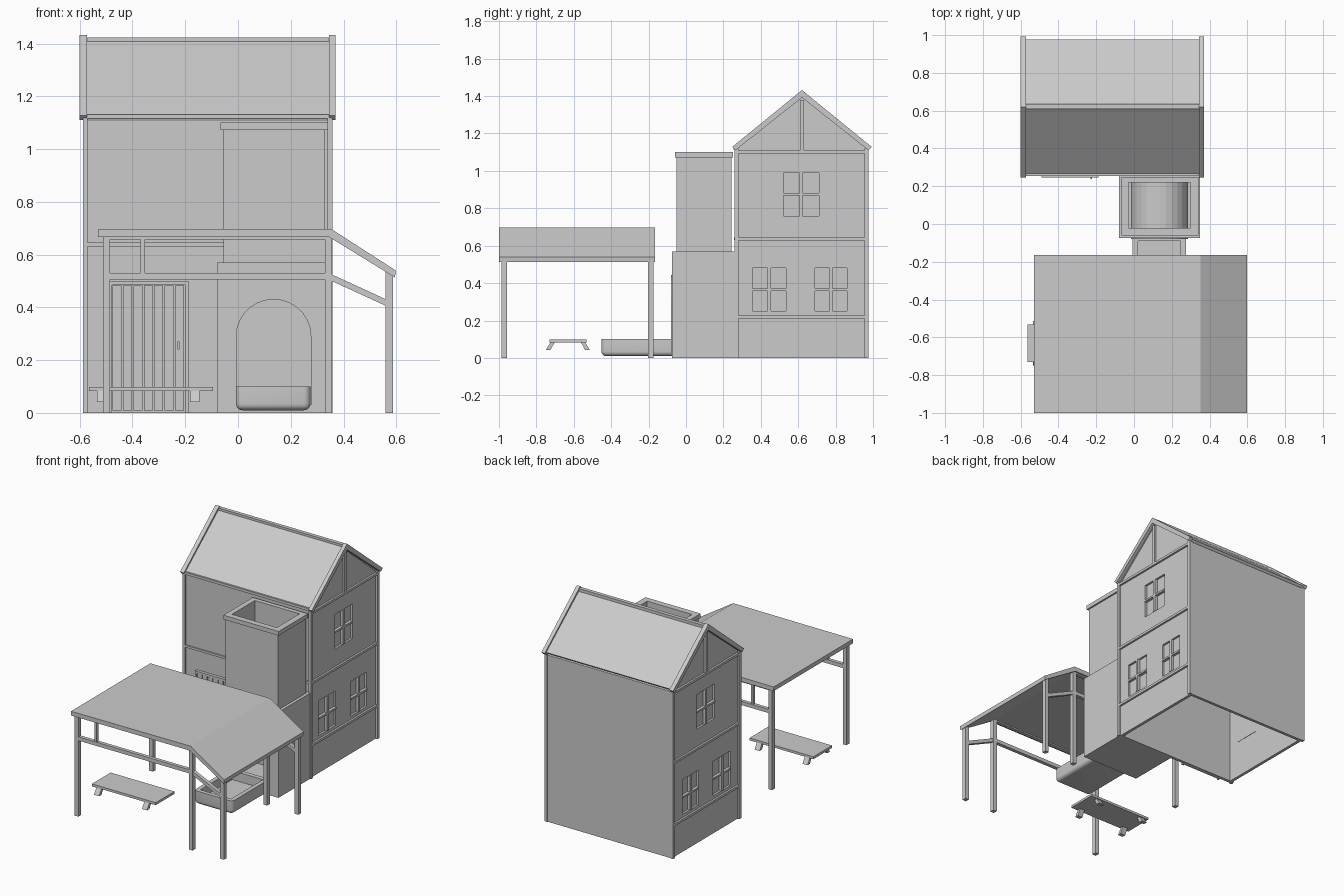
import bpy, bmesh, math
from mathutils import Vector

if "Cube" in bpy.data.objects:
    bpy.data.objects.remove(bpy.data.objects["Cube"])


def finish(name, bm):
    bmesh.ops.recalc_face_normals(bm, faces=bm.faces)
    me = bpy.data.meshes.new(name)
    bm.to_mesh(me)
    bm.free()
    ob = bpy.data.objects.new(name, me)
    bpy.context.collection.objects.link(ob)
    return ob


def box(name, x0, x1, y0, y1, z0, z1):
    bm = bmesh.new()
    bmesh.ops.create_cube(bm, size=1)
    for v in bm.verts:
        v.co = ((x0 + x1) / 2 + v.co.x * (x1 - x0),
                (y0 + y1) / 2 + v.co.y * (y1 - y0),
                (z0 + z1) / 2 + v.co.z * (z1 - z0))
    return finish(name, bm)


def prism(name, pts, axis, a, b):
    """Extrude a closed profile: (y, z) points along x, or (x, z) points along y."""
    bm = bmesh.new()
    place = (lambda p, t: (t, p[0], p[1])) if axis == 'x' else (lambda p, t: (p[0], t, p[1]))
    face = bm.faces.new([bm.verts.new(place(p, a)) for p in pts])
    ext = bmesh.ops.extrude_face_region(bm, geom=[face])
    shift = Vector((b - a, 0, 0)) if axis == 'x' else Vector((0, b - a, 0))
    bmesh.ops.translate(bm, vec=shift, verts=[g for g in ext['geom'] if isinstance(g, bmesh.types.BMVert)])
    return finish(name, bm)


def cut(ob, *cutters):
    bpy.context.view_layer.objects.active = ob
    for c in cutters:
        m = ob.modifiers.new("cut", 'BOOLEAN')
        m.operation, m.solver, m.object = 'DIFFERENCE', 'EXACT', c
        bpy.ops.object.modifier_apply(modifier=m.name)
        bpy.data.objects.remove(c)


def arch(x0, x1, z0, top, rise, n=14):
    """Arch outline: straight jambs and an elliptical head."""
    cx, r = (x0 + x1) / 2, (x1 - x0) / 2
    head = [(cx + r * math.cos(math.pi * i / n), top - rise + rise * math.sin(math.pi * i / n))
            for i in range(n + 1)]
    return [(x1, z0)] + head + [(x0, z0)]


# House shell, hollow and open underneath
house = prism("house_walls", [(.265, 0), (.972, 0), (.972, 1.11), (.62, 1.395), (.265, 1.11)],
              'x', -.575, .345)
cut(house, prism("hollow", [(.285, -.1), (.952, -.1), (.952, 1.1), (.62, 1.365), (.285, 1.1)],
                 'x', -.555, .325))

# Windows on both side walls, with recessed panes and cross bars
windows = [(.52, .71, .76, .99), (.355, .535, .25, .48), (.69, .86, .25, .48)]
for y0, y1, z0, z1 in windows:
    cut(house, box("window_cutter", -1, 1, y0, y1, z0, z1))
    ym, zm = (y0 + y1) / 2, (z0 + z1) / 2
    for side, xo, s in (("left", -.575, 1), ("right", .345, -1)):
        xs = sorted((xo - s * .005, xo + s * .02))
        xp = sorted((xo + s * .014, xo + s * .022))
        box(side + "_window_pane", *xp, y0, y1, z0, z1)
        box(side + "_window_mullion", *xs, ym - .009, ym + .009, z0, z1)
        box(side + "_window_transom", *xs, y0, y1, zm - .006, zm + .006)

# Timber framing on the gable ends and front
for side, x0, x1 in (("left", -.588, -.57), ("right", .34, .358)):
    box(side + "_front_corner_post", x0, x1, .258, .28, 0, 1.12)
    box(side + "_rear_corner_post", x0, x1, .955, .976, 0, 1.12)
    box(side + "_king_post", x0, x1, .61, .63, 1.1, 1.38)
    for z in (.22, .635, 1.1):
        box(side + "_beam", x0, x1, .27, .97, z - .008, z + .008)
box("front_beam", -.575, .345, .257, .27, .63, .645)

# Main roof: two slabs as one chevron, raised bargeboards, ridge cap
def chevron(y0, ze, zr, t):
    y1 = 1.24 - y0
    return [(y0, ze), (.62, zr), (y1, ze), (y1 - .018, ze - .018), (.62, zr - t), (y0 + .018, ze - .018)]


prism("roof", chevron(.262, 1.128, 1.415, .025), 'x', -.575, .348)
for side, x0, x1 in (("left", -.6, -.572), ("right", .345, .37)):
    prism(side + "_bargeboard", chevron(.247, 1.128, 1.432, .04), 'x', x0, x1)
box("ridge_cap", -.575, .348, .61, .635, 1.4, 1.422)
box("front_eave_trim", -.575, .348, .255, .275, 1.115, 1.132)

# Plank door with frame and handle
for i in range(7):
    x = -.475 + i * .0393
    box("door_plank", x, x + .034, .25, .268, .01, .482)
box("door_backing", -.48, -.2, .256, .275, 0, .49)
for x in (-.49, -.2):
    box("door_jamb", x, x + .012, .245, .27, 0, .5)
box("door_lintel", -.49, -.188, .245, .27, .485, .5)
box("door_handle", -.23, -.222, .238, .252, .24, .27)

# Forge base with arched firebox and flue cavity
base = box("forge_base", -.08, .35, -.075, .265, 0, .57)
cut(base,
    box("cavity", -.03, .3, -.02, .22, .03, .7),
    prism("arch_cutter", arch(-.01, .28, .03, .435, .14), 'y', -.2, .1))
liner = prism("firebox_vault", arch(-.017, .287, .03, .442, .146), 'y', -.08, .22)
cut(liner, prism("vault_cutter", arch(-.006, .276, .02, .43, .138), 'y', -.2, .205))

# Hollow chimney and its rim
chimney = box("chimney", -.055, .33, -.052, .242, .57, 1.08)
rim = box("chimney_rim", -.066, .341, -.06, .25, 1.072, 1.1)
for ob in (chimney, rim):
    cut(ob, box("flue", -.03, .3, -.02, .22, .4, 1.3))

# Trough with rounded lower edges and open top
trough = box("trough", -.008, .275, -.452, -.06, .01, .1)
bm = bmesh.new()
bm.from_mesh(trough.data)
soft = [e for e in bm.edges if not all(v.co.z > .09 for v in e.verts)
        and not all(v.co.y > -.1 for v in e.verts)]
bmesh.ops.bevel(bm, geom=soft, offset=.025, segments=4, profile=.5, affect='EDGES')
bm.to_mesh(trough.data)
bm.free()
cut(trough, box("trough_hollow", .02, .247, -.425, -.09, .04, .2))
bpy.ops.object.select_all(action='DESELECT')
trough.select_set(True)
bpy.context.view_layer.objects.active = trough
bpy.ops.object.shade_smooth_by_angle(angle=math.radians(35))

# Awning roof: flat part with a sloping side
prism("awning_roof", [(-.53, .667), (.345, .667), (.595, .513), (.598, .54), (.352, .698), (-.53, .695)],
      'y', -1, -.165)

# Awning posts, rails, struts and braces, front and back
for row, y0 in (("front", -.987), ("back", -.203)):
    y1 = y0 + .03
    for x, top in ((-.512, .67), (.33, .67), (.56, .535)):
        box(row + "_awning_post", x, x + .027, y0, y1, 0, top)
    box(row + "_rail", -.487, .332, y0 + .003, y1 - .003, .505, .53)
    box(row + "_top_rail", -.487, .332, y0 + .003, y1 - .003, .658, .67)
    box(row + "_strut", -.37, -.353, y0 + .005, y1 - .005, .53, .66)
    prism(row + "_brace", [(.355, .5), (.562, .405), (.562, .43), (.355, .525)],
          'y', y0 + .003, y1 - .003)

# Bench with splayed legs
box("bench_top", -.565, -.095, -.73, -.533, .083, .099)
for x in (-.535, -.182):
    for s in (-1, 1):
        yc = -.632
        prism("bench_leg", [(yc + s * .07, .084), (yc + s * .092, .084),
                            (yc + s * .118, .042), (yc + s * .093, .042)], 'x', x, x + .037)
